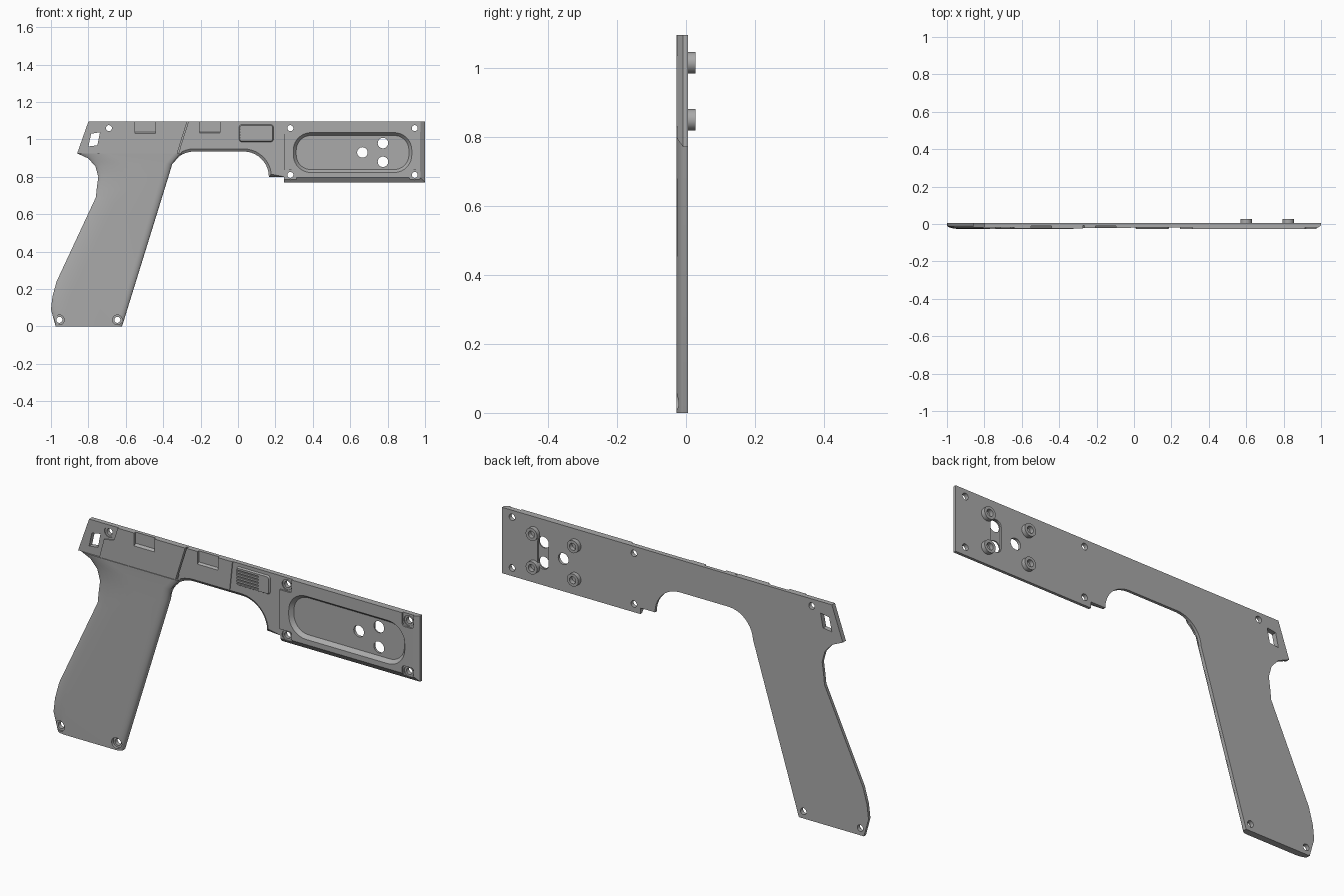
import bpy, bmesh, math
from mathutils import Vector

if "Cube" in bpy.data.objects:
    bpy.data.objects.remove(bpy.data.objects["Cube"])

grey = bpy.data.materials.new("matte_grey")
grey.use_nodes = True
grey.diffuse_color = (0.4, 0.4, 0.4, 1)
grey.node_tree.nodes["Principled BSDF"].inputs["Base Color"].default_value = (0.4, 0.4, 0.4, 1)

BACK, SKIN, FACE = 0.006, -0.008, -0.027
TOP = 1.095


def arc(cx, cz, r, start, end, n):
    angles = [math.radians(start + (end - start) * i / n) for i in range(n + 1)]
    return [(cx + r * math.cos(a), cz + r * math.sin(a)) for a in angles]


def circle(cx, cz, r):
    return arc(cx, cz, r, 0, 360, 32)[:-1]


def rounded(x0, x1, z0, z1, r):
    return (arc(x1 - r, z1 - r, r, 0, 90, 10) + arc(x0 + r, z1 - r, r, 90, 180, 10)
            + arc(x0 + r, z0 + r, r, 180, 270, 10) + arc(x1 - r, z0 + r, r, 270, 360, 10))


def rect(x0, x1, z0, z1):
    return [(x0, z0), (x1, z0), (x1, z1), (x0, z1)]


def inset(pts, d, keep=lambda x, z: False):
    """Move a counter-clockwise outline inward by d, except where kept."""
    out = []
    for i, p in enumerate(pts):
        a, b, c = Vector(pts[i - 1]), Vector(p), Vector(pts[(i + 1) % len(pts)])
        e, f = (b - a).normalized(), (c - b).normalized()
        n, m = Vector((-e.y, e.x)), Vector((-f.y, f.x))
        q = b if keep(*p) else b + (n + m) * d / (1 + n.dot(m))
        out.append((q.x, q.y))
    return out


def loft(name, outer, y0, y1, inner=None, profile=((0, 0), (1, 1))):
    """Stack outlines from y0 to y1, blending outer to inner along the profile."""
    inner = inner or outer
    bm = bmesh.new()
    rings = []
    for f, t in profile:
        rings.append([bm.verts.new((a[0] + f * (b[0] - a[0]), y0 + t * (y1 - y0),
                                    a[1] + f * (b[1] - a[1]))) for a, b in zip(outer, inner)])
    n = len(outer)
    for lo, hi in zip(rings, rings[1:]):
        for i in range(n):
            j = (i + 1) % n
            bm.faces.new((lo[i], lo[j], hi[j], hi[i]))
    bm.faces.new(rings[0])
    bm.faces.new(rings[-1])
    bmesh.ops.recalc_face_normals(bm, faces=bm.faces)
    mesh = bpy.data.meshes.new(name)
    bm.to_mesh(mesh)
    bm.free()
    mesh.materials.append(grey)
    ob = bpy.data.objects.new(name, mesh)
    bpy.context.collection.objects.link(ob)
    return ob


def cut(parts, outline, y0, y1, inner=None):
    """Subtract a prism from each part, then discard it."""
    tool = loft("cutter", outline, y0, y1, inner)
    tool.hide_render = True
    for part in parts:
        mod = part.modifiers.new("cut", 'BOOLEAN')
        mod.operation, mod.solver, mod.object = 'DIFFERENCE', 'EXACT', tool
        bpy.context.view_layer.objects.active = part
        bpy.ops.object.modifier_apply(modifier=mod.name)
    bpy.data.objects.remove(tool)


# Shared contours
guard_rear = arc(-0.235, 0.80, 0.135, 176, 90, 10)
guard_front = arc(0.03, 0.80, 0.135, 90, 0, 10)
STEP = 0.245
grip_left = [(-0.86, 0.925), (-0.80, 0.898), (-0.762, 0.855), (-0.747, 0.80), (-0.755, 0.74),
             (-0.76, 0.69), (-0.97, 0.24), (-0.992, 0.16), (-1.0, 0.09), (-0.975, 0)]
grip_left_inner = [(-0.71, 0.925), (-0.66, 0.905), (-0.57, 0.87), (-0.55, 0.80), (-0.58, 0.73),
                   (-0.66, 0.66), (-0.86, 0.24), (-0.90, 0.16), (-0.92, 0.09), (-0.92, 0)]

# Flat back plate over the whole silhouette
outline = ([(-0.80, TOP)] + grip_left + [(-0.62, 0)] + guard_rear + guard_front
           + [(STEP, 0.80), (STEP, 0.77), (1, 0.77), (1, TOP)])
plate = loft("back_plate", outline, BACK, SKIN)

# Rounded grip with a broad thumb hollow at the upper rear
right = [(-0.62, 0), (-0.369, 0.81), (-0.352, 0.867), (-0.30, 0.925)]
right_inner = [(-0.65, 0), (-0.41, 0.81), (-0.39, 0.87), (-0.34, 0.925)]
curve = [(1 - math.cos(a), math.sin(a)) for a in (math.pi / 2 * i / 7 for i in range(8))]
grip = loft("grip_shell", grip_left + right, SKIN, FACE, grip_left_inner + right_inner, curve)

# Rear block and raised side panel
rear = loft("rear_block", [(-0.80, TOP), (-0.86, 0.925), (-0.68, 0.925), (-0.62, TOP)], SKIN, -0.018)
panel_pts = [(-0.64, TOP), (-0.66, 1.03), (-0.715, 1.02), (-0.74, 0.925), (-0.325, 0.925), (-0.272, TOP)]
panel = loft("side_panel", panel_pts, SKIN, -0.024)

# Middle frame, chamfered along the guard curve
mid_pts = ([(-0.265, TOP), (-0.318, 0.925)] + guard_rear[3:] + guard_front
           + [(STEP, 0.80), (STEP, TOP)])
middle = loft("middle_frame", mid_pts, SKIN, -0.018,
              inset(mid_pts, 0.014, lambda x, z: z > 1.09 or x > 0.2 or x < -0.3))
lever_pts = [(-0.265, TOP), (-0.31, 0.955), (-0.03, 0.955), (-0.015, TOP)]
lever = loft("lever_panel", lever_pts, -0.018, -0.022)

# Serrated thumb pad
pad_pts = rounded(0.005, 0.19, 0.985, 1.08, 0.015)
pad = loft("thumb_pad", pad_pts, -0.016, -0.026, inset(pad_pts, 0.006))
for i in range(5):
    z = 0.998 + 0.015 * i
    cut([pad], rect(-0.01, 0.13, z, z + 0.006), -0.020, -0.04)

# Front housing, chamfered on its lower and forward edges
housing = loft("front_housing", rect(STEP, 1, 0.77, TOP), SKIN, FACE,
               rect(STEP, 0.972, 0.797, TOP))
tray = rounded(0.295, 0.93, 0.822, 1.037, 0.095)
cut([housing], tray, FACE - 0.001, SKIN + 0.002, inset(tray, 0.018))

# Recessed notches on the upper edge
for part, x in ((panel, -0.55), (lever, -0.205)):
    cut([part, middle], rect(x, x + 0.11, 1.04, 1.2), -0.012, -0.04, rect(x, x + 0.11, 1.02, 1.2))

# Corner seats around the housing screws
for x0, x1, z0, z1 in ((0.2, 0.312, 1.03, 1.2), (0.2, 0.312, 0.7, 0.836),
                       (0.915, 0.975, 1.03, 1.2), (0.915, 0.975, 0.785, 0.836)):
    cut([housing], rounded(x0, x1, z0, z1, 0.012), -0.019, -0.04)

# Screw holes with wider seats
for x, z, parts in ((0.28, 1.06, [housing]), (0.28, 0.81, [housing]), (0.945, 1.06, [housing]),
                    (0.945, 0.81, [housing]), (-0.69, 1.06, [rear, panel]),
                    (-0.955, 0.035, [grip]), (-0.645, 0.035, [grip])):
    cut(parts, circle(x, z, 0.026), -0.014, -0.04)
    cut(parts + [plate], circle(x, z, 0.016), 0.02, -0.05)

# Slanted rear window
cut([plate, rear], [(-0.785, 1.03), (-0.80, 0.962), (-0.752, 0.968), (-0.738, 1.038)], 0.02, -0.05)

# Tray holes and the slot joining two of them on the back
for x, z in ((0.665, 0.93), (0.775, 0.98), (0.775, 0.88)):
    cut([plate], circle(x, z, 0.028), 0.02, -0.05)
cut([plate], rounded(0.745, 0.805, 0.85, 1.01, 0.029), 0.02, -0.002)

# Hollow locating pegs on the back
pegs = []
for x in (0.60, 0.825):
    for z in (0.85, 1.015):
        peg = loft("locating_peg", circle(x, z, 0.031), 0.027, -0.004)
        cut([peg], circle(x, z, 0.017), 0.04, 0.004)
        pegs.append(peg)

# Smooth shading with sharp edges kept
bpy.ops.object.select_all(action='DESELECT')
for ob in [plate, grip, rear, panel, middle, lever, pad, housing] + pegs:
    ob.select_set(True)
    bpy.context.view_layer.objects.active = ob
bpy.ops.object.shade_smooth_by_angle(angle=math.radians(28))
